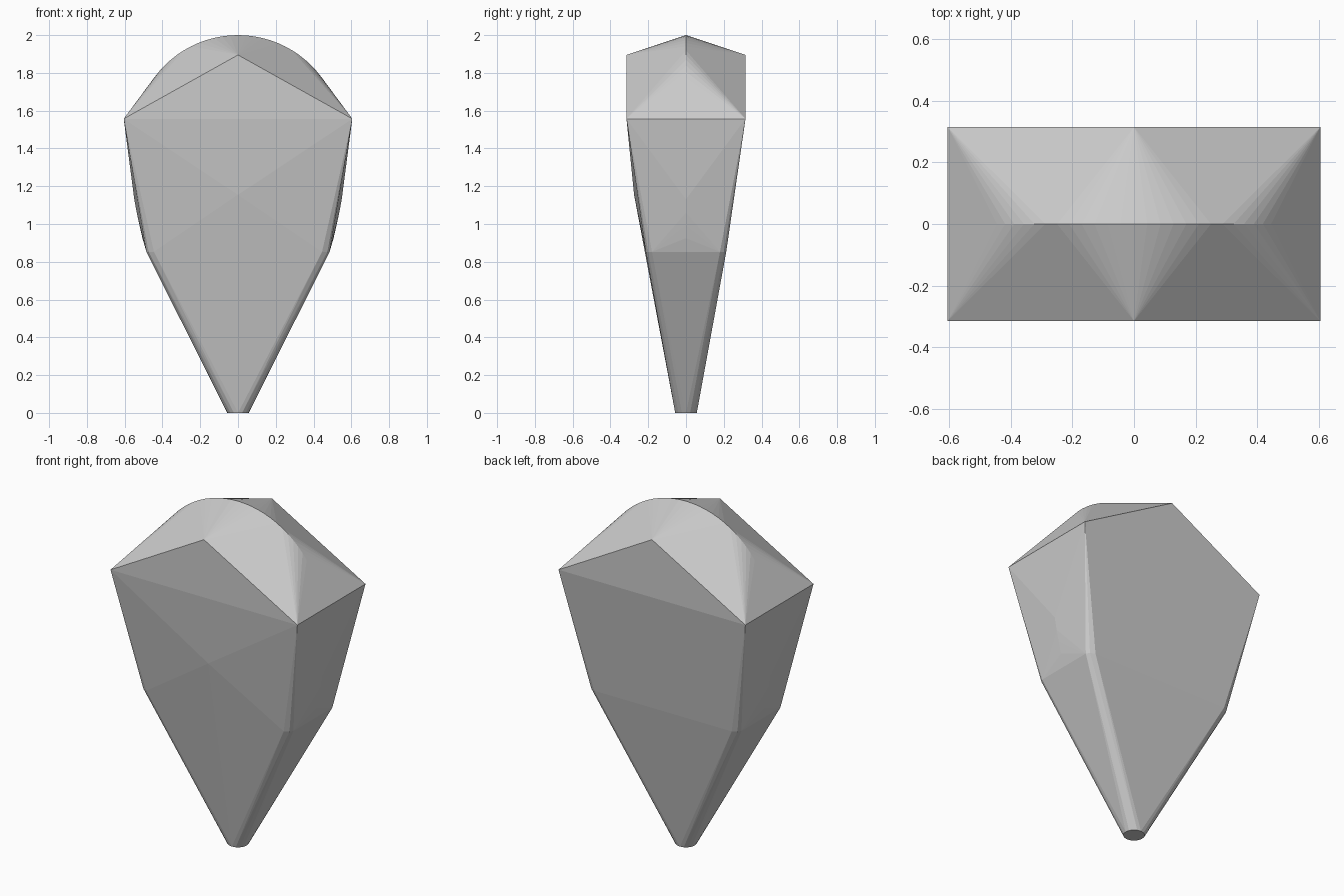
import bpy, bmesh
from math import sin, cos, pi, radians

if "Cube" in bpy.data.objects:
    bpy.data.objects.remove(bpy.data.objects["Cube"])

pts = []

# small round foot
for i in range(16):
    a = 2 * pi * i / 16
    pts.append((0.057 * cos(a), 0.057 * sin(a), 0))

# domed crown: arc in the middle plane
for i in range(25):
    a = radians(-54 + 108 * i / 24)
    pts.append((0.55 * sin(a), 0, 1.45 + 0.55 * cos(a)))

# front and back peaks, and the front bulge
pts += [(0, -0.315, 1.895), (0, 0.315, 1.895), (0, -0.275, 1.155)]

for sx in (-1, 1):
    # curved side ridge
    for x, z in ((0.549, 1.13), (0.536, 1.06), (0.522, 0.995), (0.506, 0.925)):
        pts.append((sx * x, 0, z))
    # shoulder corners and clipped waist corners
    for sy in (-1, 1):
        pts.append((sx * 0.605, sy * 0.315, 1.557))
        for x, y in ((0.485, 0.18), (0.473, 0.20), (0.445, 0.213)):
            pts.append((sx * x, sy * y, 0.853))

# faceted solid stretched over all the outline points
bm = bmesh.new()
for p in pts:
    bm.verts.new(p)
hull = bmesh.ops.convex_hull(bm, input=bm.verts[:])
loose = [v for v in bm.verts if not v.link_faces]
bmesh.ops.delete(bm, geom=loose, context='VERTS')
bmesh.ops.recalc_face_normals(bm, faces=bm.faces[:])
mesh = bpy.data.meshes.new("tapered_body")
bm.to_mesh(mesh)
bm.free()
body = bpy.data.objects.new("tapered_body", mesh)
bpy.context.collection.objects.link(body)
